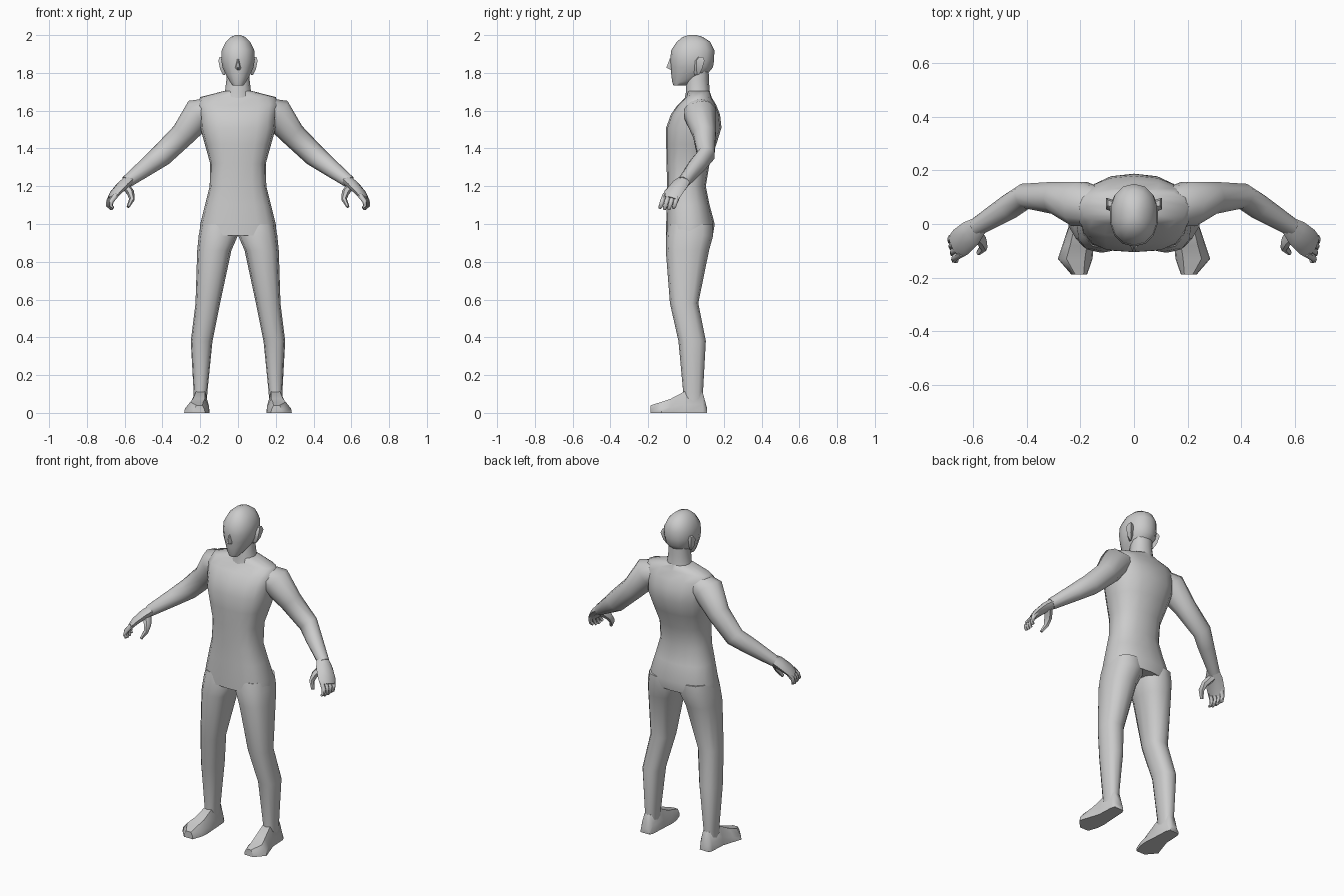
import bpy, bmesh
from math import sin, cos, pi, radians, copysign
from mathutils import Vector


def loft(name, rings, mirror=False, angle=50):
    """Skin a list of equal-length point rings, cap both ends."""
    bm = bmesh.new()
    vr = [[bm.verts.new(p) for p in r] for r in rings]
    n = len(rings[0])
    for a, b in zip(vr, vr[1:]):
        for i in range(n):
            j = (i + 1) % n
            bm.faces.new((a[i], a[j], b[j], b[i]))
    bm.faces.new(vr[0][::-1])
    bm.faces.new(vr[-1])
    bmesh.ops.recalc_face_normals(bm, faces=bm.faces)
    me = bpy.data.meshes.new(name)
    bm.to_mesh(me)
    bm.free()
    ob = bpy.data.objects.new(name, me)
    bpy.context.collection.objects.link(ob)
    if mirror:
        ob.modifiers.new("mirror", 'MIRROR').use_mirror_merge = False
    bpy.ops.object.select_all(action='DESELECT')
    ob.select_set(True)
    bpy.context.view_layer.objects.active = ob
    bpy.ops.object.shade_smooth_by_angle(angle=radians(angle))
    return ob


def sec(z, x0, x1, y0, y1, n=12, front=2.2, back=2.2):
    """Horizontal rounded section between x0..x1 and y0..y1."""
    pts = []
    for i in range(n):
        t = 2 * pi * i / n - pi / 2
        e = 2 / (front if sin(t) < 0 else back)
        c = copysign(abs(cos(t)) ** e, cos(t)) if abs(cos(t)) > 1e-6 else 0
        s = copysign(abs(sin(t)) ** e, sin(t)) if abs(sin(t)) > 1e-6 else 0
        pts.append(((x0 + x1) / 2 + c * (x1 - x0) / 2,
                    (y0 + y1) / 2 + s * (y1 - y0) / 2, z))
    return pts


def tube(path, side, n=8):
    """Sections square to a path; rows are (x, y, z, thickness, width)."""
    P = [Vector(p[:3]) for p in path]
    rings = []
    for i, p in enumerate(path):
        d = (P[min(i + 1, len(P) - 1)] - P[max(i - 1, 0)]).normalized()
        v = (Vector(side) - d * d.dot(Vector(side))).normalized()
        u = d.cross(v)
        rings.append([P[i] + u * p[3] * cos(2 * pi * k / n)
                      + v * p[4] * sin(2 * pi * k / n) for k in range(n)])
    return rings


# torso: z, half width, front, back
loft("torso", [sec(z, -w, w, f, b, 16, 2.8, 2.3) for z, w, f, b in (
    (0.94, 0.205, -0.105, 0.142), (1.00, 0.20, -0.105, 0.152),
    (1.10, 0.175, -0.102, 0.125), (1.20, 0.15, -0.10, 0.105),
    (1.32, 0.147, -0.103, 0.125), (1.42, 0.175, -0.105, 0.16),
    (1.51, 0.20, -0.105, 0.188), (1.58, 0.205, -0.08, 0.18),
    (1.63, 0.215, -0.045, 0.16), (1.672, 0.20, 0.0, 0.135),
    (1.705, 0.07, 0.01, 0.125))], angle=60)

# legs: z, inner, outer, front, back
loft("leg", [sec(*r, 12, 2.5, 2.4) for r in (
    (1.00, 0.01, 0.195, -0.095, 0.143), (0.94, 0.0, 0.208, -0.105, 0.144),
    (0.86, 0.035, 0.216, -0.107, 0.122), (0.58, 0.095, 0.225, -0.085, 0.065),
    (0.38, 0.135, 0.25, -0.04, 0.105), (0.11, 0.162, 0.235, -0.015, 0.09),
    (0.06, 0.165, 0.235, -0.015, 0.09))], True, 60)

# feet: y, inner, outer, height
foot = []
for y, a, b, h in ((0.11, 0.17, 0.232, 0.03), (0.088, 0.16, 0.24, 0.11),
                   (-0.01, 0.155, 0.245, 0.112), (-0.08, 0.15, 0.268, 0.075),
                   (-0.13, 0.155, 0.285, 0.058), (-0.188, 0.175, 0.235, 0.04)):
    w = b - a
    foot.append([(a, y, 0), (a + .03 * w, y, h * .45), (a + .22 * w, y, h),
                 (b - .25 * w, y, h), (b - .03 * w, y, h * .4), (b, y, 0)])
loft("foot", foot, True)

# arms
loft("arm", tube(((0.13, 0.06, 1.61, 0.06, 0.075), (0.205, 0.075, 1.585, 0.088, 0.088),
                  (0.29, 0.098, 1.475, 0.066, 0.063), (0.405, 0.105, 1.363, 0.06, 0.048),
                  (0.47, 0.062, 1.313, 0.05, 0.047), (0.59, -0.012, 1.222, 0.033, 0.034)),
                 (0, 1, 0), 10), True, 60)

# hands: palm, then curled fingers and thumb
loft("palm", tube(((0.575, -0.004, 1.232, 0.03, 0.034), (0.61, -0.035, 1.205, 0.028, 0.05),
                   (0.648, -0.068, 1.165, 0.022, 0.054), (0.668, -0.085, 1.135, 0.016, 0.048)),
                  (-0.35, -1, 0.0)), True, 60)
for i, k in enumerate((-0.036, -0.012, 0.012, 0.036)):
    drop = 0.012 * abs(i - 1.5) / 1.5
    loft("finger", tube(((0.655 + k * .3, -0.075 + k, 1.155, 0.014, 0.013),
                         (0.678 + k * .2, -0.09 + k, 1.12, 0.013, 0.013),
                         (0.68 + k * .2, -0.098 + k, 1.095, 0.011, 0.012),
                         (0.668 + k * .2, -0.103 + k, 1.073 + drop, 0.007, 0.009)),
                        (0, 1, 0), 6), True, 60)
loft("thumb", tube(((0.595, -0.03, 1.20, 0.022, 0.025), (0.568, -0.065, 1.165, 0.02, 0.023),
                    (0.562, -0.088, 1.13, 0.015, 0.017), (0.582, -0.108, 1.09, 0.008, 0.01)),
                   (0, 1, 0), 6), True, 60)

# neck and head
loft("neck", [sec(z, -w, w, f, b) for z, w, f, b in (
    (1.65, 0.085, -0.01, 0.135), (1.70, 0.069, 0.0, 0.126),
    (1.76, 0.062, 0.0, 0.121), (1.82, 0.06, 0.02, 0.12))])
loft("head", [sec(z, -w, w, f, b, 14) for z, w, f, b in (
    (1.732, 0.028, -0.066, -0.005), (1.752, 0.043, -0.073, 0.04),
    (1.79, 0.066, -0.078, 0.11), (1.83, 0.084, -0.082, 0.143),
    (1.87, 0.091, -0.084, 0.149), (1.92, 0.088, -0.078, 0.15),
    (1.965, 0.066, -0.048, 0.128), (1.99, 0.038, -0.018, 0.09),
    (2.0, 0.014, 0.015, 0.055))], angle=60)

# nose
loft("nose", [[(-w, -0.07, z), (w, -0.07, z), (w * .3, y, z), (-w * .3, y, z)]
              for z, w, y in ((1.815, 0.016, -0.08), (1.828, 0.018, -0.104),
                              (1.875, 0.008, -0.086))])

# ears
loft("ear", [[(0.07, y0, z), (x, y0 + .015, z), (x, y1, z), (0.07, y1 - .01, z)]
             for z, x, y0, y1 in ((1.79, 0.08, 0.045, 0.07), (1.82, 0.095, 0.04, 0.085),
                                  (1.865, 0.104, 0.04, 0.098), (1.885, 0.098, 0.055, 0.09))], True, 40)
